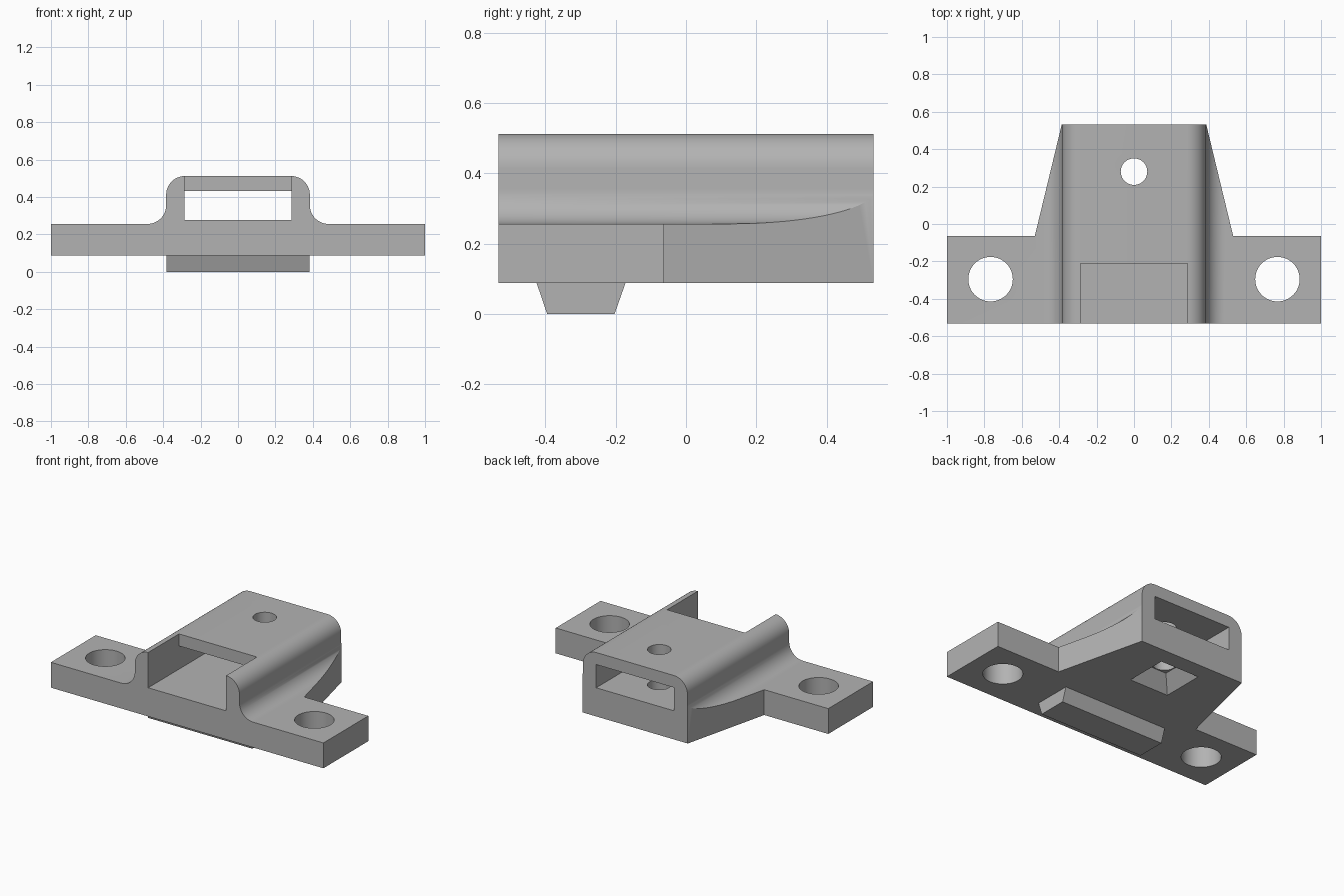
import bpy, bmesh
from math import pi, sin, cos, radians
from mathutils import Vector

cube = bpy.data.objects.get("Cube")
if cube:
    bpy.data.objects.remove(cube, do_unlink=True)

grey = bpy.data.materials.new("grey_metal")
grey.use_nodes = True
grey.diffuse_color = (0.45, 0.45, 0.45, 1)
grey.node_tree.nodes["Principled BSDF"].inputs["Base Color"].default_value = (0.45, 0.45, 0.45, 1)


def finish(name, bm):
    bmesh.ops.recalc_face_normals(bm, faces=bm.faces[:])
    mesh = bpy.data.meshes.new(name)
    bm.to_mesh(mesh)
    bm.free()
    mesh.materials.append(grey)
    obj = bpy.data.objects.new(name, mesh)
    bpy.context.collection.objects.link(obj)
    return obj


def extrude(name, points, direction):
    bm = bmesh.new()
    face = bm.faces.new([bm.verts.new(p) for p in points])
    moved = bmesh.ops.extrude_face_region(bm, geom=[face], use_keep_orig=True)["geom"]
    bmesh.ops.translate(bm, vec=Vector(direction),
                        verts=[g for g in moved if isinstance(g, bmesh.types.BMVert)])
    return finish(name, bm)


def box(name, x, y0, y1, z0, z1):
    return extrude(name, [(-x, y0, z0), (x, y0, z0), (x, y1, z0), (-x, y1, z0)], (0, 0, z1 - z0))


def cone(name, x, y, z0, z1, r0, r1, sides, turn=0):
    def ring(r, z):
        return [bm.verts.new((x + r * cos(turn + 2 * pi * i / sides),
                              y + r * sin(turn + 2 * pi * i / sides), z)) for i in range(sides)]
    bm = bmesh.new()
    low, high = ring(r0, z0), ring(r1, z1)
    bm.faces.new(low)
    bm.faces.new(high)
    for i in range(sides):
        j = (i + 1) % sides
        bm.faces.new((low[i], low[j], high[j], high[i]))
    return finish(name, bm)


def combine(target, tool, operation):
    mod = target.modifiers.new(tool.name, "BOOLEAN")
    mod.operation, mod.solver, mod.object = operation, "EXACT", tool
    bpy.ops.object.select_all(action="DESELECT")
    bpy.context.view_layer.objects.active = target
    target.select_set(True)
    bpy.ops.object.modifier_apply(modifier=mod.name)
    bpy.data.objects.remove(tool, do_unlink=True)


def mirrored(half):
    return half + [(-a, b) for a, b in reversed(half)]


# Hat-shaped body section with rounded shoulders and feet
BOTTOM, FLANGE, TOP, WALL, R, BACK, STEPS = 0.088, 0.256, 0.512, 0.384, 0.1, 0.533, 16
half = [(1, BOTTOM), (1, FLANGE)]
angles = [i * pi / 2 / STEPS for i in range(STEPS + 1)]
half += [(WALL + R - R * sin(a), FLANGE + R - R * cos(a)) for a in angles]
half += [(WALL - R + R * cos(a), TOP - R + R * sin(a)) for a in angles]
body = extrude("latch_keeper", [(x, -BACK, z) for x, z in mirrored(half)], (0, 2 * BACK, 0))

# Plan outline: side ears and tapered back
outline = mirrored([(1.1, -0.7), (1.1, -0.063), (0.53, -0.063), (0.386, BACK), (0.386, 0.6)])
combine(body, extrude("plan_outline", [(x, y, -0.1) for x, y in outline], (0, 0, 1)), "INTERSECT")

# Tapered rib underneath
rib = [(-0.395, 0), (-0.203, 0), (-0.172, BOTTOM), (-0.172, 0.13), (-0.425, 0.13), (-0.425, BOTTOM)]
combine(body, extrude("locating_rib", [(-0.382, y, z) for y, z in rib], (0.764, 0, 0)), "UNION")

# Through slot and open front of the roof
combine(body, box("slot_cutter", 0.286, -0.7, 0.7, 0.278, 0.432), "DIFFERENCE")
combine(body, box("roof_notch_cutter", 0.286, -0.7, -0.21, 0.35, 0.7), "DIFFERENCE")

# Mounting holes, pin hole and square pocket below it
for side in (-1, 1):
    combine(body, cone("mounting_hole_cutter", side * 0.767, -0.295, 0, 0.4, 0.119, 0.119, 48), "DIFFERENCE")
combine(body, cone("pin_hole_cutter", 0, 0.28, 0.12, 0.7, 0.071, 0.071, 40), "DIFFERENCE")
combine(body, cone("pocket_cutter", 0, 0.28, BOTTOM - 0.02, 0.185, 0.22, 0.108, 4, pi / 4), "DIFFERENCE")

bpy.ops.object.select_all(action="DESELECT")
body.select_set(True)
bpy.context.view_layer.objects.active = body
bpy.ops.object.shade_smooth_by_angle(angle=radians(25))
